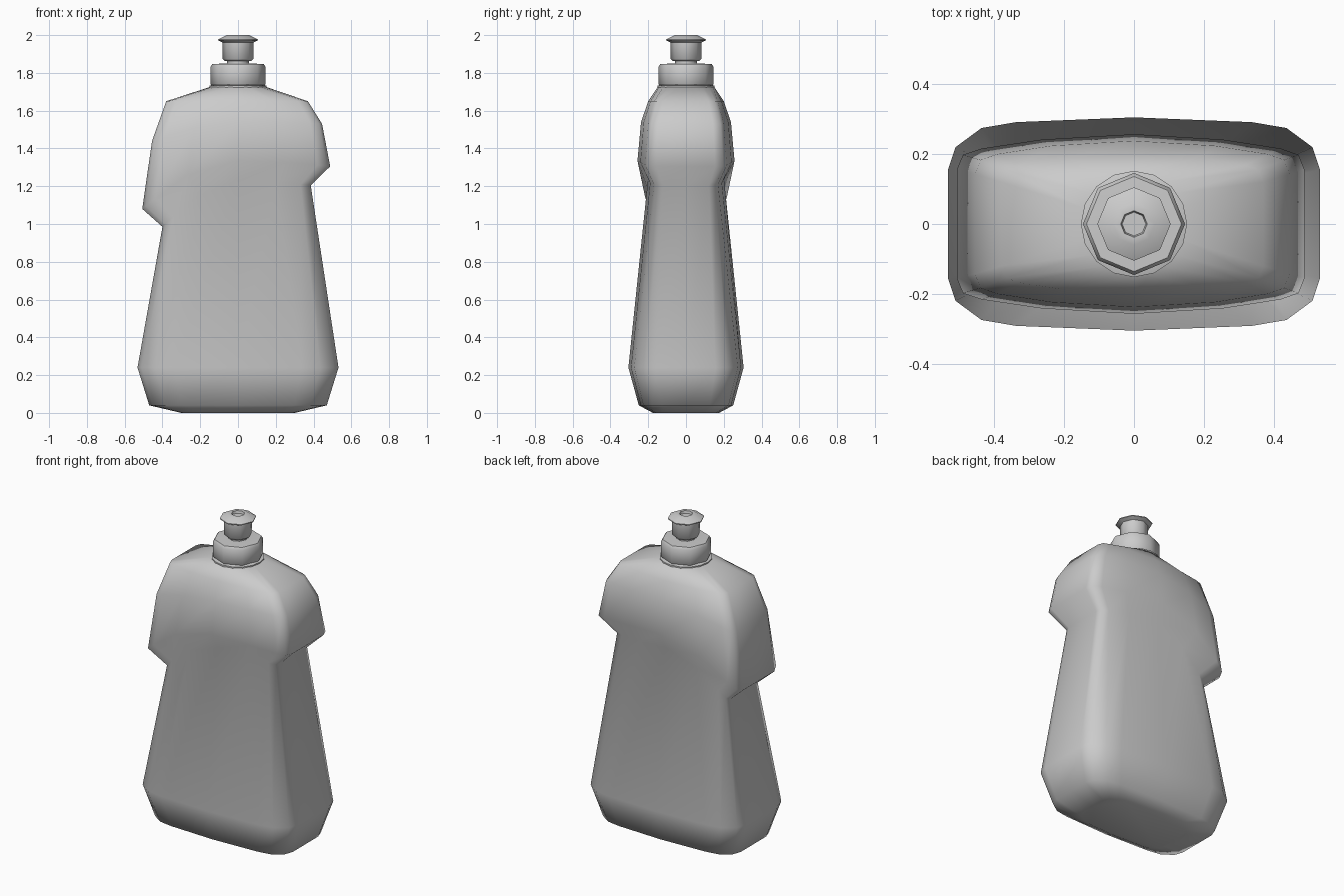
import bpy, bmesh
from math import cos, sin, pi, radians

if "Cube" in bpy.data.objects:
    bpy.data.objects.remove(bpy.data.objects["Cube"])


def finish(name, rings, angle):
    """Skin a stack of equal-length point rings into a closed object."""
    bm = bmesh.new()
    vr = [[bm.verts.new(p) for p in r] for r in rings]
    n = len(vr[0])
    for a, b in zip(vr, vr[1:]):
        for i in range(n):
            j = (i + 1) % n
            bm.faces.new((a[i], a[j], b[j], b[i]))
    bm.faces.new(vr[0][::-1])
    bm.faces.new(vr[-1])
    bmesh.ops.recalc_face_normals(bm, faces=bm.faces)
    me = bpy.data.meshes.new(name)
    bm.to_mesh(me)
    bm.free()
    ob = bpy.data.objects.new(name, me)
    bpy.context.collection.objects.link(ob)
    bpy.ops.object.select_all(action='DESELECT')
    ob.select_set(True)
    bpy.context.view_layer.objects.active = ob
    bpy.ops.object.shade_smooth_by_angle(angle=radians(angle))
    return ob


def lathe(name, profile, sides, angle=50):
    return finish(name, [[(r * cos(2 * pi * i / sides), r * sin(2 * pi * i / sides), z)
                          for i in range(sides)] for r, z in profile], angle)


# Quarter cross-sections, from the side (+x) round to the back (+y)
BASE = [(1, 0), (1, .51), (.96, .72), (.82, .9), (.635, .955), (0, 1)]
UPPER = [(1, 0), (1, .6), (.965, .77), (.86, .84), (.52, .94), (0, 1)]
ROUND = [(cos(i * pi / 10), sin(i * pi / 10)) for i in range(6)]


def full(q):
    half = q + [(-x, y) for x, y in q[-2::-1]]
    return half + [(x, -y) for x, y in half[-2:0:-1]]


def sample(u, zs):
    """Height across the width, from five control heights."""
    us = (-1, -.6, 0, .6, 1)
    for k in range(4):
        if u <= us[k + 1]:
            t = (u - us[k]) / (us[k + 1] - us[k])
            return zs[k] + t * (zs[k + 1] - zs[k])
    return zs[-1]


def ring(section, left, right, hy, zs):
    return [(u * (right if u > 0 else left), v * hy, sample(u, zs))
            for u, v in full(section)]


# Bottle body: foot, tapered lower half, slanted waist, overhanging shoulder
body = [
    ring(BASE, .30, .30, .175, [0] * 5),
    ring(BASE, .47, .47, .25, [.04] * 5),
    ring(BASE, .532, .532, .305, [.24] * 5),
    ring(UPPER, .40, .385, .202, [.985, 1.14, 1.23, 1.215, 1.205]),
    ring(UPPER, .507, .488, .257, [1.08, 1.25, 1.335, 1.325, 1.305]),
    ring(UPPER, .455, .445, .238, [1.44, 1.5, 1.54, 1.54, 1.53]),
    ring(UPPER, .38, .37, .20, [1.65] * 5),
    ring(ROUND, .15, .15, .15, [1.725] * 5),
]
finish("bottle_body", body, 60)

# Neck flange, screw collar and push-pull spout
lathe("neck_flange", [(.152, 1.715), (.152, 1.732), (.13, 1.738)], 16)
lathe("screw_collar", [(.138, 1.732), (.146, 1.742), (.146, 1.832),
                       (.136, 1.847), (.06, 1.85)], 8)
lathe("spout_stem", [(.058, 1.84), (.058, 1.872)], 8)
lathe("spout_cap", [(.068, 1.862), (.081, 1.874), (.081, 1.96), (.105, 1.972),
                    (.105, 1.977), (.06, 2.0), (.038, 2.0), (.034, 1.985)], 8)
